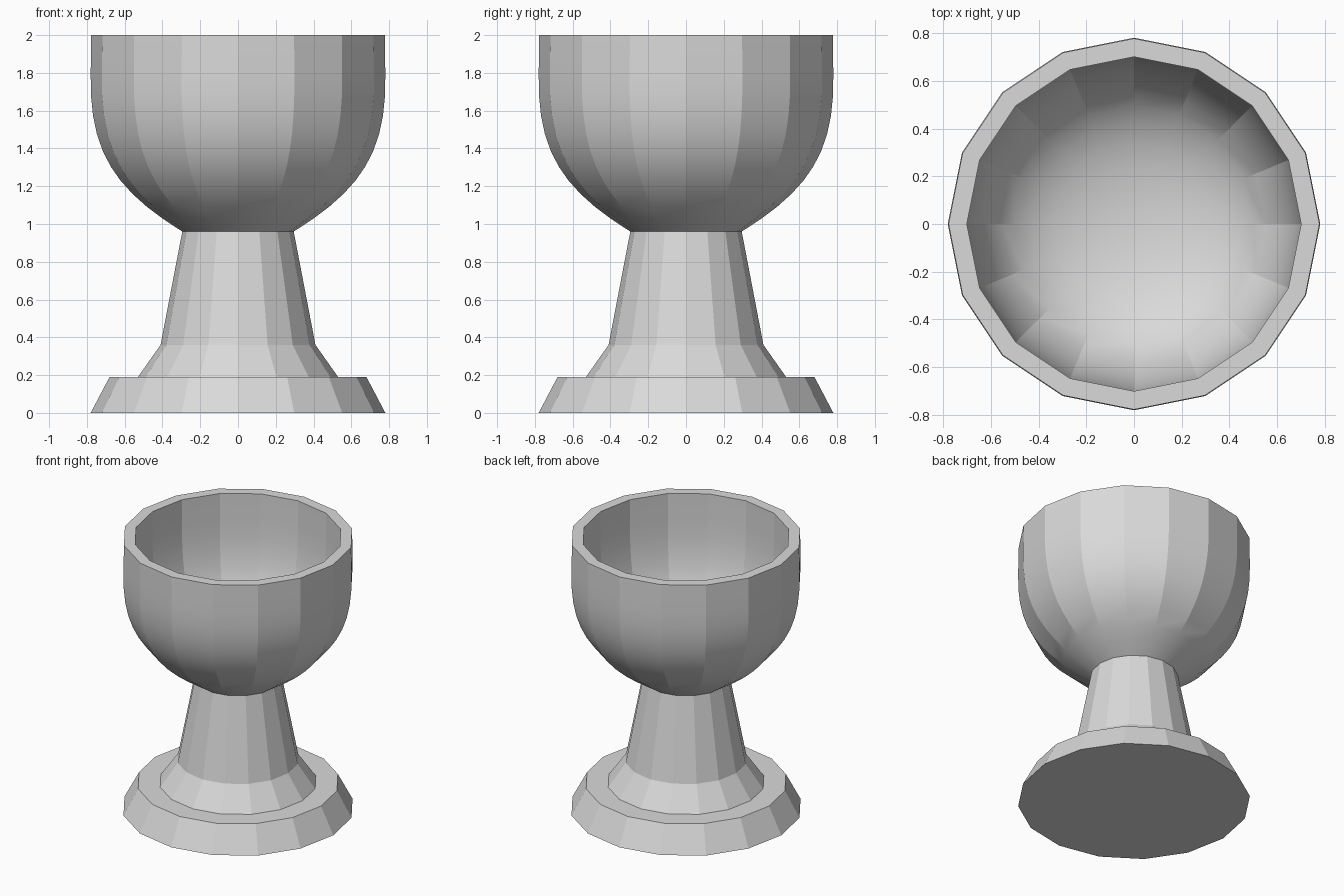
import bpy
import bmesh
import math
from mathutils import Vector
from mathutils.geometry import interpolate_bezier

SIDES = 16

cube = bpy.data.objects.get("Cube")
if cube:
    bpy.data.objects.remove(cube, do_unlink=True)

# One plain grey for the whole goblet
grey = bpy.data.materials.new("plain_grey")
grey.use_nodes = True
colour = (0.7, 0.7, 0.7, 1)
grey.diffuse_color = colour
shader = grey.node_tree.nodes["Principled BSDF"]
shader.inputs["Base Color"].default_value = colour
shader.inputs["Roughness"].default_value = 0.8


def curve(start, handle_a, handle_b, end, steps):
    points = [Vector((r, z, 0)) for r, z in (start, handle_a, handle_b, end)]
    return [(p.x, p.y) for p in interpolate_bezier(*points, steps)]


def lathe(name, profile):
    """Revolve (radius, height) points; a zero radius closes to a pole."""
    bm = bmesh.new()
    rings = []
    for r, z in profile:
        count = SIDES if r > 1e-4 else 1
        rings.append([bm.verts.new((r * math.cos(math.tau * i / SIDES),
                                    r * math.sin(math.tau * i / SIDES), z))
                      for i in range(count)])
    for low, high in zip(rings, rings[1:]):
        for i in range(SIDES):
            j = (i + 1) % SIDES
            if len(low) == 1:
                bm.faces.new((low[0], high[j], high[i]))
            elif len(high) == 1:
                bm.faces.new((low[i], low[j], high[0]))
            else:
                bm.faces.new((low[i], low[j], high[j], high[i]))
    mesh = bpy.data.meshes.new(name)
    bm.to_mesh(mesh)
    bm.free()
    mesh.materials.append(grey)
    obj = bpy.data.objects.new(name, mesh)
    bpy.context.collection.objects.link(obj)
    # Facets stay crisp, the curved profile stays smooth
    bpy.ops.object.select_all(action='DESELECT')
    obj.select_set(True)
    bpy.context.view_layer.objects.active = obj
    bpy.ops.object.shade_smooth_by_angle(angle=math.radians(15))
    return obj


# Foot: flat underside, sloping skirt and level ledge
lathe("foot", [(0, 0), (0.78, 0), (0.68, 0.19), (0.53, 0.19)])

# Stem: flared collar and tapering shaft
lathe("stem", [(0.53, 0.19), (0.41, 0.36), (0.295, 0.96)])

# Bowl: rounded outside, flat rim, rounded hollow
outside = curve((0.295, 0.96), (0.65, 1.18), (0.79, 1.38), (0.78, 1.8), 11)
hollow = curve((0.70, 1.8), (0.70, 1.3), (0.55, 1.03), (0, 1.02), 13)
lathe("bowl", outside + [(0.777, 2), (0.70, 2)] + hollow)
